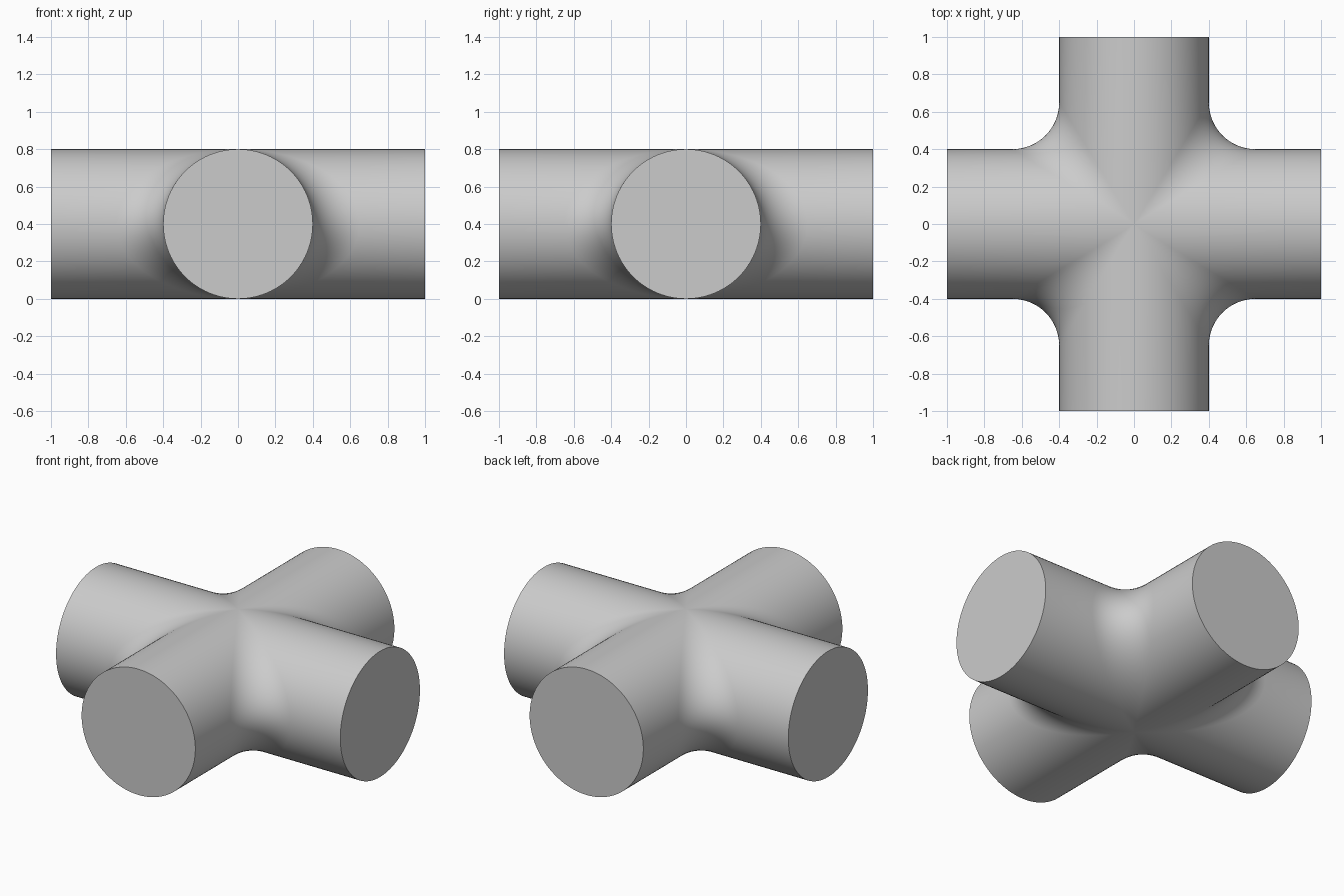
import bpy, bmesh
from math import sin, cos, pi
from mathutils import Vector, Matrix

if "Cube" in bpy.data.objects:
    bpy.data.objects.remove(bpy.data.objects["Cube"])

PIPE_R = 0.4      # arm radius
FILLET_R = 0.25   # blend radius between neighbouring arms
REACH = 1.0       # arm length from the centre
ROWS, ARC = 48, 12


def blend_row(phi):
    """Section from one arm's end, round the fillet, to the next arm's end."""
    c, s = cos(phi), sin(phi)
    centre = (PIPE_R + FILLET_R) * Vector((c, c, s))
    a, b = Vector((0, -c, -s)), Vector((-c, 0, -s))
    row = [Vector((REACH, PIPE_R * c, PIPE_R * s))]
    angle = a.angle(b)
    for i in range(ARC + 1):
        t = i / ARC
        if angle < 1e-5:
            d = a
        else:
            d = (a * sin((1 - t) * angle) + b * sin(t * angle)) / sin(angle)
        row.append(centre + FILLET_R * d)
    row.append(Vector((PIPE_R * c, REACH, PIPE_R * s)))
    return row


# Four identical quarters, turned about z and welded
bm = bmesh.new()
rows = [blend_row(-pi / 2 + pi * i / ROWS) for i in range(ROWS + 1)]
for quarter in range(4):
    place = Matrix.Translation((0, 0, PIPE_R)) @ Matrix.Rotation(quarter * pi / 2, 4, "Z")
    grid = [[bm.verts.new(place @ p) for p in row] for row in rows]
    for lower, upper in zip(grid, grid[1:]):
        for j in range(len(lower) - 1):
            bm.faces.new((lower[j], upper[j], upper[j + 1], lower[j + 1]))
bmesh.ops.remove_doubles(bm, verts=bm.verts, dist=1e-4)

# Flat end caps
bmesh.ops.holes_fill(bm, edges=[e for e in bm.edges if e.is_boundary], sides=0)
bmesh.ops.recalc_face_normals(bm, faces=bm.faces)

mesh = bpy.data.meshes.new("cross_fitting")
bm.to_mesh(mesh)
bm.free()
fitting = bpy.data.objects.new("cross_fitting", mesh)
bpy.context.collection.objects.link(fitting)

# Plain grey material
grey = bpy.data.materials.new("light_grey")
grey.use_nodes = True
colour = (0.6, 0.6, 0.6, 1)
grey.diffuse_color = colour
grey.node_tree.nodes["Principled BSDF"].inputs["Base Color"].default_value = colour
mesh.materials.append(grey)

# Smooth sides, sharp rims
bpy.ops.object.select_all(action="DESELECT")
fitting.select_set(True)
bpy.context.view_layer.objects.active = fitting
bpy.ops.object.shade_smooth_by_angle(angle=pi / 6)
